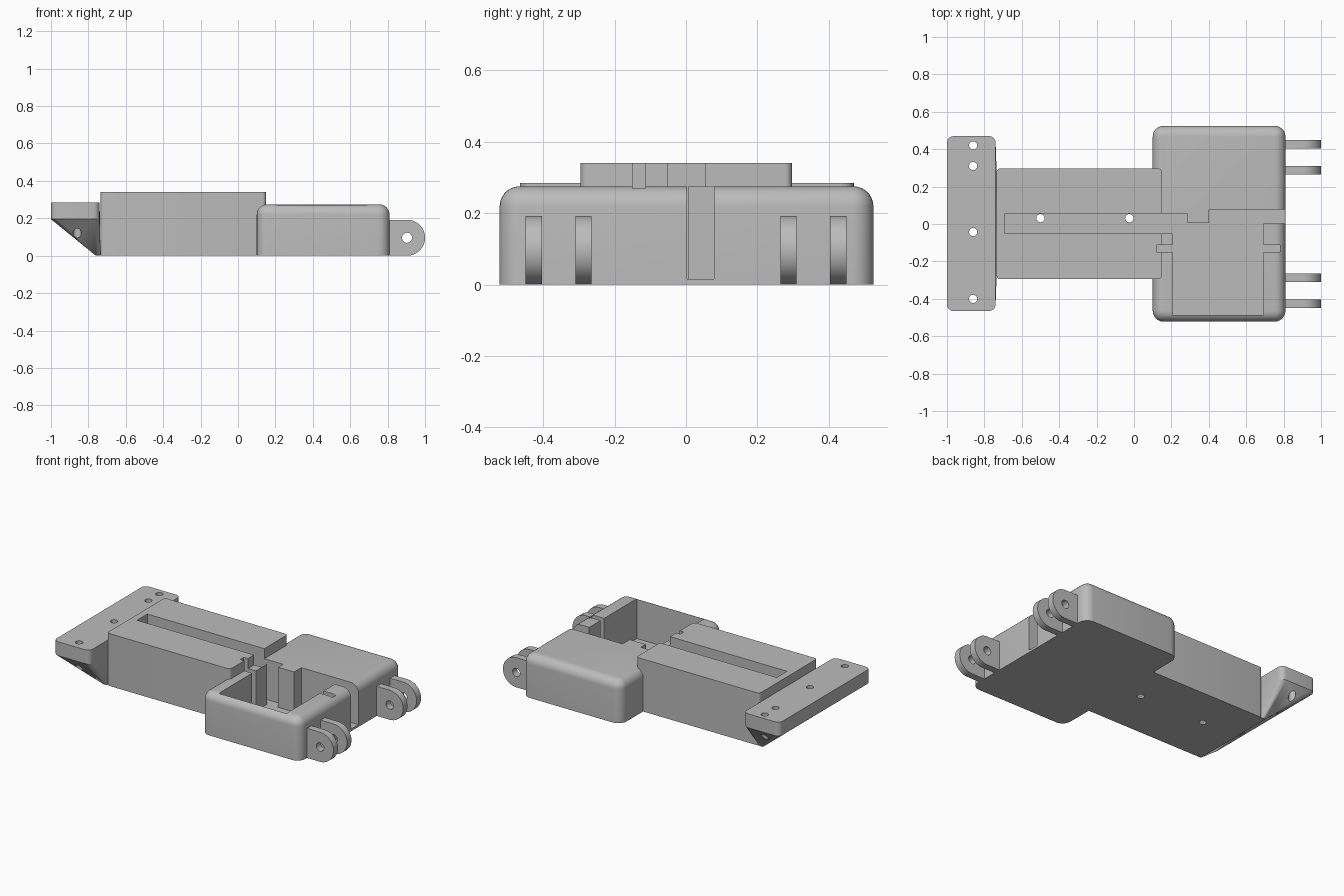
import bpy, bmesh, math

cube = bpy.data.objects.get("Cube")
if cube:
    bpy.data.objects.remove(cube, do_unlink=True)

grey = bpy.data.materials.new("plain_grey")
grey.use_nodes = True
GREY = (0.5, 0.5, 0.5, 1)
grey.diffuse_color = GREY
grey.node_tree.nodes["Principled BSDF"].inputs["Base Color"].default_value = GREY


def finish(bm, name):
    """Turn a bmesh into a grey object."""
    bmesh.ops.recalc_face_normals(bm, faces=bm.faces)
    mesh = bpy.data.meshes.new(name)
    bm.to_mesh(mesh)
    bm.free()
    obj = bpy.data.objects.new(name, mesh)
    obj.data.materials.append(grey)
    bpy.context.collection.objects.link(obj)
    return obj


def box(name, x, y, z, side_radius=0, top_radius=0):
    """Box from (min, max) ranges, with optional rounded uprights and top rim."""
    bm = bmesh.new()
    bmesh.ops.create_cube(bm, size=1)
    for v in bm.verts:
        v.co = [r[0] if c < 0 else r[1] for c, r in zip(v.co, (x, y, z))]
    if side_radius:
        uprights = [e for e in bm.edges if abs(e.verts[0].co.z - e.verts[1].co.z) > 1e-4]
        bmesh.ops.bevel(bm, geom=uprights, offset=side_radius, segments=6,
                        profile=0.5, affect='EDGES')
    if top_radius:
        rim = [e for e in bm.edges if all(v.co.z > z[1] - 1e-4 for v in e.verts)]
        bmesh.ops.bevel(bm, geom=rim, offset=top_radius, segments=7,
                        profile=0.5, affect='EDGES')
    return finish(bm, name)


def drill(name, x, y, radius):
    """Vertical hole cutter."""
    bm = bmesh.new()
    bmesh.ops.create_cone(bm, cap_ends=True, segments=24, radius1=radius,
                          radius2=radius, depth=1)
    bmesh.ops.translate(bm, verts=bm.verts, vec=(x, y, 0.1))
    return finish(bm, name)


def cut(targets, cutters):
    """Subtract every cutter from every target, then discard the cutters."""
    for target in targets:
        bpy.context.view_layer.objects.active = target
        for cutter in cutters:
            mod = target.modifiers.new("cut", 'BOOLEAN')
            mod.operation, mod.solver, mod.object = 'DIFFERENCE', 'EXACT', cutter
            bpy.ops.object.modifier_apply(modifier=mod.name)
    for cutter in cutters:
        bpy.data.objects.remove(cutter, do_unlink=True)


def smooth(obj):
    bpy.ops.object.select_all(action='DESELECT')
    obj.select_set(True)
    bpy.context.view_layer.objects.active = obj
    bpy.ops.object.shade_smooth_by_angle(angle=math.radians(30))


# Long central body and wide rounded front housing
body = box("central_body", (-0.735, 0.15), (-0.295, 0.297), (0, 0.34), side_radius=0.02)
housing = box("front_housing", (0.1, 0.81), (-0.522, 0.525), (0, 0.275), 0.058, 0.056)

# Pocket, cable slot, side channel and notches cut through both
FLOOR, ABOVE = 0.015, 0.5
cut([body, housing], [
    box("slot_cutter", (-0.69, 0.205), (-0.05, 0.055), (FLOOR, ABOVE)),
    box("slot_end_cutter", (0.2, 0.285), (0.0, 0.055), (FLOOR, ABOVE)),
    box("notch_cutter", (0.12, 0.78), (-0.15, -0.113), (FLOOR, ABOVE)),
    box("pocket_cutter", (0.207, 0.693), (-0.487, 0.005), (FLOOR, ABOVE)),
    box("channel_cutter", (0.4, 0.9), (0.003, 0.078), (FLOOR, ABOVE)),
    drill("floor_hole_a", -0.5, 0.031, 0.022),
    drill("floor_hole_b", -0.025, 0.031, 0.022),
])

# Rear mounting plate tapering down to the foot of the body
plate = box("mounting_plate", (-1, -0.74), (-0.465, 0.47), (0.195, 0.285), side_radius=0.035)
bm = bmesh.new()
bm.from_mesh(plate.data)
for x in (-0.76, -0.735):
    for y in (-0.295, 0.297):
        bm.verts.new((x, y, 0))
hull = bmesh.ops.convex_hull(bm, input=bm.verts)
bmesh.ops.dissolve_limit(bm, angle_limit=0.01, verts=bm.verts, edges=bm.edges)
bm.to_mesh(plate.data)
bm.free()
cut([plate], [drill("screw_hole", -0.86, y, 0.022) for y in (-0.4, -0.043, 0.31, 0.42)])


def hinge_lug(name, y0, y1):
    """Flat lug with a round end and a pin hole, extruded along y."""
    radius, cx, inner, steps = 0.096, 0.904, 0.8, 20
    arc = [(cx + radius * math.cos(a), radius + radius * math.sin(a))
           for a in (math.pi * (i / steps - 0.5) for i in range(steps + 1))]
    bm = bmesh.new()
    face = bm.faces.new([bm.verts.new((x, y0, z)) for x, z in
                         arc + [(inner, 2 * radius), (inner, 0)]])
    out = bmesh.ops.extrude_face_region(bm, geom=[face])["geom"]
    bmesh.ops.translate(bm, vec=(0, y1 - y0, 0),
                        verts=[g for g in out if isinstance(g, bmesh.types.BMVert)])
    lug = finish(bm, name)
    pin = drill("pin_cutter", 0, 0, 0.027)
    pin.rotation_euler.x = math.pi / 2
    pin.location = (cx, (y0 + y1) / 2 + 0.1, radius)
    bpy.context.view_layer.update()
    cut([lug], [pin])
    return lug


# Two pairs of hinge lugs
lugs = []
for side, sign in (("left", 1), ("right", -1)):
    for place, near, far in (("inner", 0.265, 0.31), ("outer", 0.403, 0.449)):
        y0, y1 = sorted((sign * near, sign * far))
        lugs.append(hinge_lug(f"{side}_{place}_hinge_lug", y0, y1))

for part in [body, housing, plate] + lugs:
    smooth(part)
